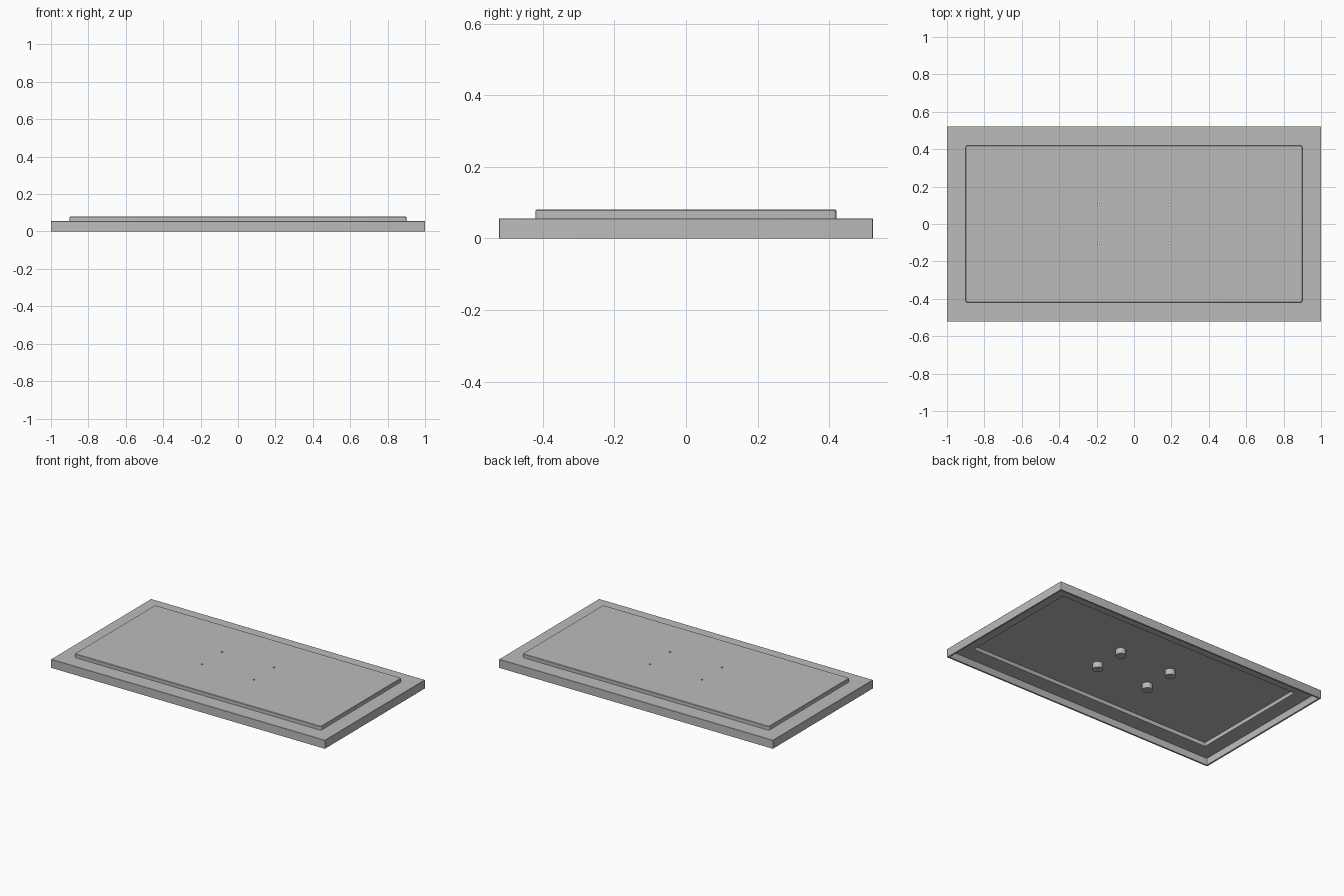
import bpy, bmesh, math

if "Cube" in bpy.data.objects:
    bpy.data.objects.remove(bpy.data.objects["Cube"], do_unlink=True)

grey = bpy.data.materials.new("plain_grey")
grey.use_nodes = True
grey.diffuse_color = (0.5, 0.5, 0.5, 1)
grey.node_tree.nodes["Principled BSDF"].inputs["Base Color"].default_value = (0.5, 0.5, 0.5, 1)


def outline(hx, hy, radius, steps):
    """Rounded rectangle; a circle when hx, hy and radius are equal."""
    points = []
    for corner, (sx, sy) in enumerate(((1, 1), (-1, 1), (-1, -1), (1, -1))):
        for i in range(steps + 1):
            a = math.pi / 2 * (corner + i / steps)
            points.append((sx * (hx - radius) + radius * math.cos(a),
                           sy * (hy - radius) + radius * math.sin(a)))
    return points


def loft(name, sections, steps, capped=True, at=(0, 0, 0)):
    """Bridge stacked outlines (hx, hy, z, radius); cap the ends or join them."""
    bm = bmesh.new()
    rings = [[bm.verts.new((x, y, z)) for x, y in outline(hx, hy, r, steps)]
             for hx, hy, z, r in sections]
    pairs = list(zip(rings, rings[1:]))
    if capped:
        bm.faces.new(rings[0])
        bm.faces.new(rings[-1])
    else:
        pairs.append((rings[-1], rings[0]))
    for a, b in pairs:
        for i in range(len(a)):
            j = (i + 1) % len(a)
            bm.faces.new((a[i], a[j], b[j], b[i]))
    bmesh.ops.remove_doubles(bm, verts=bm.verts, dist=1e-5)
    bmesh.ops.recalc_face_normals(bm, faces=bm.faces)
    mesh = bpy.data.meshes.new(name)
    bm.to_mesh(mesh)
    bm.free()
    mesh.materials.append(grey)
    obj = bpy.data.objects.new(name, mesh)
    obj.location = at
    bpy.context.collection.objects.link(obj)
    return obj


# Stepped tray lid: outer skin from the raised panel to the rim, then the hollow inside
W, D = 1.0, 0.522        # half size of the rim
PW, PD = 0.9, 0.42       # half size of the raised panel
T = 0.011                # wall thickness
RIM, TOP, E = 0.056, 0.081, 0.003
panel = loft("stepped_panel", [
    (PW - E, PD - E, TOP, 0.007),
    (PW, PD, TOP - E, 0.01),
    (PW, PD, RIM, 0.01),
    (W - E / 2, D - E / 2, RIM, 0.002),
    (W, D, RIM - E / 2, 0.003),
    (W, D, 0, 0.003),
    (W - T, D - T, 0, 0.002),
    (W - T, D - T, RIM - T, 0.002),
    (PW - T, PD - T, RIM - T, 0.004),
    (PW - T, PD - T, TOP - T, 0.004),
], 4)

# Four hollow mounting posts below the panel, with screw holes through it
R, HOLE, POST_END = 0.032, 0.006, 0.033
spots = [(x, y) for x in (-0.19, 0.19) for y in (-0.105, 0.105)]
cutters = []
for n, (x, y) in enumerate(spots, 1):
    post = loft(f"mounting_post_{n}", [
        (R, R, TOP - T, R), (R, R, POST_END, R),
        (HOLE, HOLE, POST_END, HOLE), (HOLE, HOLE, TOP - T, HOLE),
    ], 8, capped=False, at=(x, y, 0))
    cutter = loft(f"hole_cutter_{n}", [
        (HOLE, HOLE, 0.06, HOLE), (HOLE, HOLE, 0.1, HOLE)], 8, at=(x, y, 0))
    cutter.hide_render = True
    cutters.append(cutter)
    mod = panel.modifiers.new(f"screw_hole_{n}", 'BOOLEAN')
    mod.operation = 'DIFFERENCE'
    mod.solver = 'EXACT'
    mod.object = cutter

# Bake the holes and drop the cutters
graph = bpy.context.evaluated_depsgraph_get()
baked = bpy.data.meshes.new_from_object(panel.evaluated_get(graph))
panel.modifiers.clear()
panel.data = baked
for cutter in cutters:
    bpy.data.objects.remove(cutter, do_unlink=True)

# Smooth the round parts, keep edges crisp
bpy.ops.object.select_all(action='DESELECT')
for obj in bpy.context.collection.objects:
    if obj.name.startswith(("stepped_panel", "mounting_post")):
        obj.select_set(True)
        bpy.context.view_layer.objects.active = obj
bpy.ops.object.shade_smooth_by_angle(angle=math.radians(30))
